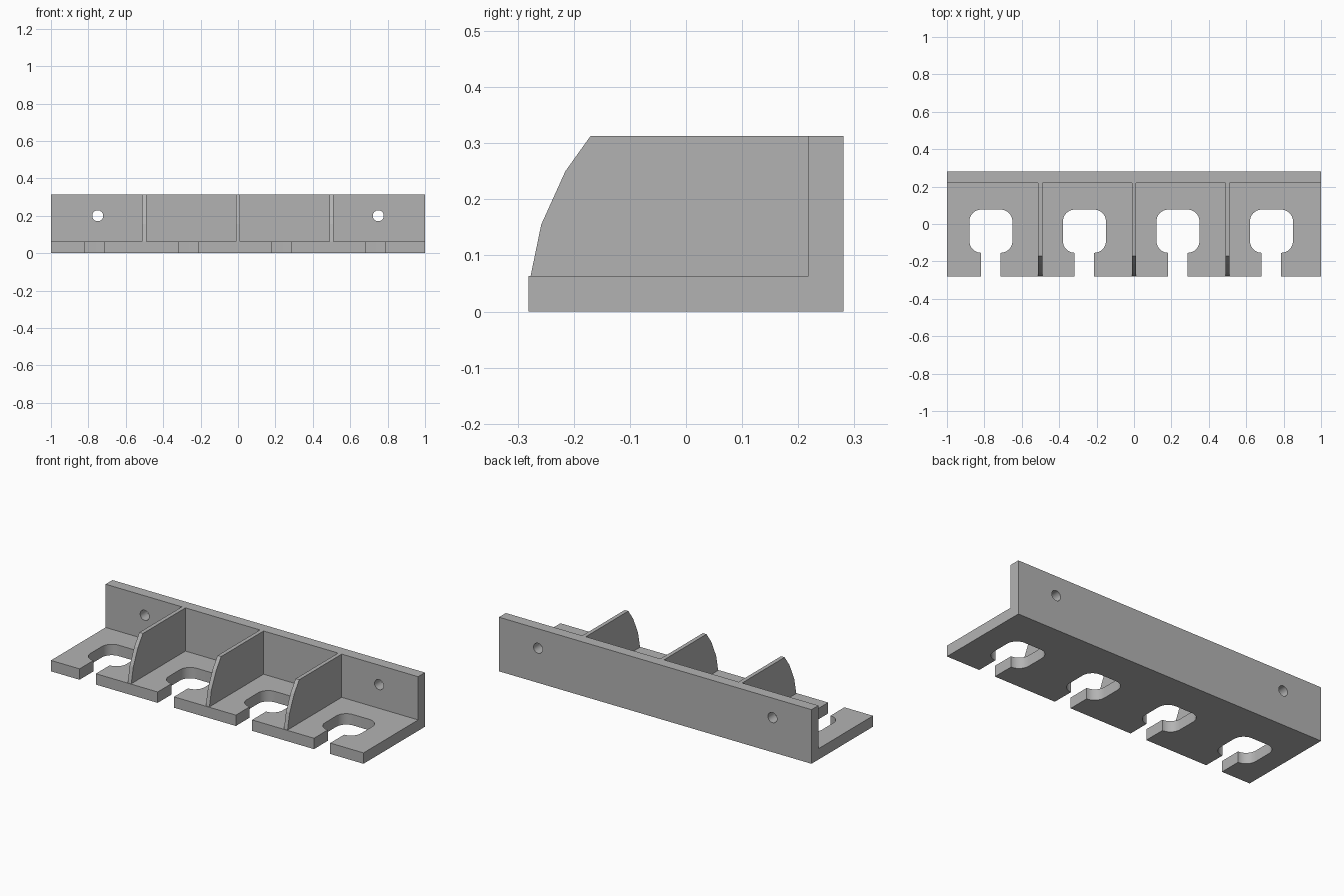
import bpy, bmesh
from math import cos, sin, pi, radians
from mathutils import Vector

if "Cube" in bpy.data.objects:
    bpy.data.objects.remove(bpy.data.objects["Cube"], do_unlink=True)

LENGTH, HALF_DEPTH, HEIGHT, THICK = 2.0, 0.281, 0.313, 0.063
WALL_Y = HALF_DEPTH - THICK

grey = bpy.data.materials.new("plain_grey")
grey.use_nodes = True
colour = (0.45, 0.45, 0.45, 1)
grey.diffuse_color = colour
grey.node_tree.nodes["Principled BSDF"].inputs["Base Color"].default_value = colour


def prism(name, outline, along):
    """Extrude a closed outline of 3D points along a vector."""
    bm = bmesh.new()
    face = bm.faces.new([bm.verts.new(p) for p in outline])
    moved = bmesh.ops.extrude_face_region(bm, geom=[face])["geom"]
    bmesh.ops.translate(bm, vec=Vector(along),
                        verts=[v for v in moved if isinstance(v, bmesh.types.BMVert)])
    bmesh.ops.recalc_face_normals(bm, faces=bm.faces)
    mesh = bpy.data.meshes.new(name)
    bm.to_mesh(mesh)
    bm.free()
    mesh.materials.append(grey)
    obj = bpy.data.objects.new(name, mesh)
    bpy.context.collection.objects.link(obj)
    return obj


def arc(cx, cy, r, start, steps=10):
    """Quarter arc, counter-clockwise from start (in quarter turns)."""
    turns = [(start + i / steps) * pi / 2 for i in range(steps + 1)]
    return [(cx + r * cos(a), cy + r * sin(a)) for a in turns]


def cut(target, cutter):
    bpy.context.view_layer.objects.active = target
    mod = target.modifiers.new("cut", 'BOOLEAN')
    mod.operation, mod.solver, mod.object = 'DIFFERENCE', 'EXACT', cutter
    bpy.ops.object.modifier_apply(modifier=mod.name)
    bpy.data.objects.remove(cutter, do_unlink=True)


# L-shaped bracket: shelf and back wall in one piece
profile = [(-HALF_DEPTH, 0), (HALF_DEPTH, 0), (HALF_DEPTH, HEIGHT),
           (WALL_Y, HEIGHT), (WALL_Y, THICK), (-HALF_DEPTH, THICK)]
bracket = prism("bracket", [(-LENGTH / 2, y, z) for y, z in profile], (LENGTH, 0, 0))

# Keyhole slots: rounded square opening with a narrow mouth at the front
HALF, MOUTH, BACK, FRONT = 0.115, 0.052, 0.077, -0.154
R = HALF - MOUTH
for i in range(4):
    cx = -0.765 + i * 0.5
    slot = [(cx - MOUTH, -0.4), (cx + MOUTH, -0.4)]
    slot += arc(cx + MOUTH, FRONT + R, R, 3)
    slot += arc(cx + MOUTH, BACK - R, R, 0)
    slot += arc(cx - MOUTH, BACK - R, R, 1)
    slot += arc(cx - MOUTH, FRONT + R, R, 2)
    cut(bracket, prism("slot_cutter", [(x, y, -0.1) for x, y in slot], (0, 0, 0.2)))

# Two screw holes through the back wall
for cx in (-0.75, 0.75):
    ring = [(cx + 0.029 * cos(a), 0.15, 0.2 + 0.029 * sin(a))
            for a in (2 * pi * i / 32 for i in range(32))]
    cut(bracket, prism("screw_hole_cutter", ring, (0, 0.2, 0)))

# Upright dividers with a faceted front edge
fin = [(WALL_Y, THICK), (WALL_Y, HEIGHT), (-0.17, HEIGHT),
       (-0.215, 0.25), (-0.258, 0.155), (-0.277, THICK)]
for name, cx in (("right", -0.5), ("middle", 0), ("left", 0.5)):
    prism(name + "_divider", [(cx - 0.012, y, z) for y, z in fin], (0.023, 0, 0))

# Smooth the curved cuts and keep the corners crisp
bpy.ops.object.select_all(action='DESELECT')
bracket.select_set(True)
bpy.context.view_layer.objects.active = bracket
bpy.ops.object.shade_smooth_by_angle(angle=radians(30))
